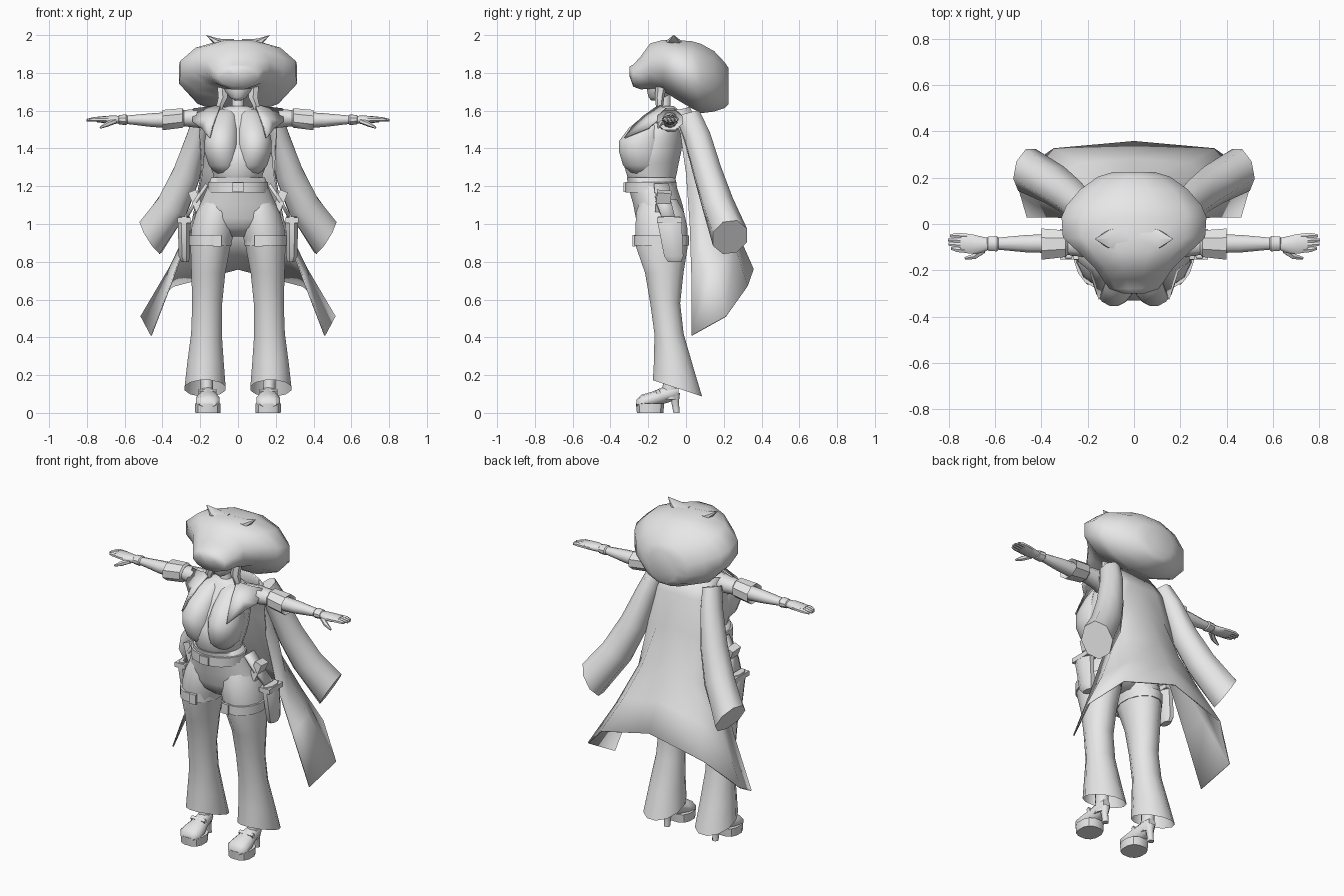
import bpy, bmesh, math
from mathutils import Vector

grey = bpy.data.materials.new("plain_grey")
grey.diffuse_color = (0.8, 0.8, 0.8, 1)
X, Y, Z = Vector((1, 0, 0)), Vector((0, 1, 0)), Vector((0, 0, 1))


def finish(name, bm, mirror, thick=0, angle=50):
    bmesh.ops.recalc_face_normals(bm, faces=bm.faces)
    me = bpy.data.meshes.new(name)
    bm.to_mesh(me)
    bm.free()
    me.materials.append(grey)
    ob = bpy.data.objects.new(name, me)
    bpy.context.collection.objects.link(ob)
    bpy.ops.object.select_all(action='DESELECT')
    ob.select_set(True)
    bpy.context.view_layer.objects.active = ob
    bpy.ops.object.shade_smooth_by_angle(angle=math.radians(angle))
    if mirror:
        m = ob.modifiers.new("mirror", 'MIRROR')
        m.use_clip = True
    if thick:
        s = ob.modifiers.new("thickness", 'SOLIDIFY')
        s.thickness = thick
        s.offset = 0
    return ob


def loft(name, rings, axis=Z, n=12, mirror=False, p=1.0, angle=50, caps=True):
    """Rings are (x, y, z, half width, half depth[, own axis])."""
    bm = bmesh.new()
    loops = []
    for r in rings:
        a = Vector(r[5] if len(r) > 5 else axis).normalized()
        u = (Y if abs(a.z) > 0.35 else Z).cross(a).normalized()
        v = a.cross(u)
        loop = []
        for i in range(n):
            t = math.tau * (i + 0.5) / n
            c, s = math.cos(t), math.sin(t)
            c = math.copysign(abs(c) ** p, c)
            s = math.copysign(abs(s) ** p, s)
            loop.append(bm.verts.new(Vector(r[:3]) + u * c * r[3] + v * s * r[4]))
        loops.append(loop)
    for a, b in zip(loops, loops[1:]):
        for i in range(n):
            j = (i + 1) % n
            bm.faces.new((a[i], a[j], b[j], b[i]))
    if caps:
        bm.faces.new(loops[0])
        bm.faces.new(loops[-1])
    return finish(name, bm, mirror, angle=angle)


def sheet(name, rows, mirror=True, thick=0.008):
    bm = bmesh.new()
    vs = [[bm.verts.new(q) for q in row] for row in rows]
    for a, b in zip(vs, vs[1:]):
        for i in range(len(a) - 1):
            bm.faces.new((a[i], a[i + 1], b[i + 1], b[i]))
    return finish(name, bm, mirror, thick)


def band(name, c, rx, ry, h, axis=Z, mirror=False, n=16):
    d = Vector(axis).normalized() * h
    c = Vector(c)
    return loft(name, [(*(c - d), rx, ry, axis), (*(c + d), rx, ry, axis)],
                n=n, mirror=mirror, angle=35)


def box(name, c, size, mirror=False, axis=Z):
    k = math.sqrt(2)
    return band(name, c, size[0] * k, size[1] * k, size[2], axis, mirror, 4)


# Big rounded hair with a projecting fringe, lofted front to back
loft("hair", [(0, -.30, 1.81, .05, .025), (0, -.28, 1.785, .11, .06),
              (0, -.24, 1.80, .14, .09), (0, -.19, 1.835, .175, .125),
              (0, -.12, 1.84, .25, .14), (0, -.06, 1.82, .318, .16),
              (0, .03, 1.79, .324, .184), (0, .08, 1.77, .302, .19),
              (0, .15, 1.755, .24, .165), (0, .205, 1.735, .16, .125),
              (0, .225, 1.73, .09, .10)], Y, 12, angle=70)
loft("hair_tuft", [(.03, -.06, 1.95, .06, .03), (.11, -.065, 1.96, .045, .022),
                   (.168, -.065, 2.0, .001, .0005)], (1, 0, .3), 6, True)
loft("side_lock", [(.085, -.13, 1.74, .03, .03), (.08, -.14, 1.67, .028, .025),
                   (.095, -.14, 1.63, .022, .02), (.09, -.145, 1.595, .004, .004)],
     n=6, mirror=True)

# Head and neck
loft("head", [(0, -.165, 1.655, .018, .02), (0, -.15, 1.67, .045, .05),
              (0, -.13, 1.71, .075, .08), (0, -.12, 1.80, .085, .09)])
loft("neck", [(0, -.12, 1.56, .045, .045), (0, -.115, 1.61, .033, .035),
              (0, -.115, 1.70, .033, .035)])

# Torso with fitted shirt, bust and open collar
loft("torso", [(0, -.18, 1.21, .125, .12), (0, -.182, 1.26, .132, .133),
               (0, -.185, 1.32, .155, .148), (0, -.172, 1.38, .166, .148),
               (0, -.147, 1.46, .165, .135), (0, -.122, 1.54, .165, .105),
               (0, -.105, 1.60, .12, .07), (0, -.11, 1.625, .05, .045)],
     n=20, angle=80)
loft("bust", [(.065, -.225, 1.265, .05, .06), (.076, -.23, 1.31, .08, .105),
              (.086, -.24, 1.38, .092, .116), (.087, -.235, 1.44, .092, .121),
              (.082, -.205, 1.51, .082, .098), (.07, -.16, 1.58, .06, .055),
              (.06, -.135, 1.61, .03, .02)], n=16, mirror=True, angle=80)
sheet("coat_collar", [[(.09, -.14, 1.63), (.16, -.125, 1.618), (.235, -.10, 1.61)],
                      [(.115, -.225, 1.57), (.17, -.20, 1.555), (.24, -.16, 1.54)],
                      [(.135, -.285, 1.51), (.15, -.325, 1.455), (.19, -.20, 1.505)]])

# Arms: short rolled sleeve, forearm, glove
loft("shirt_sleeve", [(.11, -.10, 1.54, .07, .07), (.20, -.09, 1.56, .058, .052),
                      (.295, -.085, 1.56, .05, .042)], X, 10, True)
loft("sleeve_cuff", [(.285, -.085, 1.56, .05, .046), (.295, -.085, 1.561, .062, .056),
                     (.40, -.087, 1.55, .073, .058), (.38, -.085, 1.55, .04, .04)],
     X, 8, True, angle=35)
loft("forearm", [(.37, -.085, 1.55, .042, .042), (.46, -.085, 1.55, .04, .036),
                 (.60, -.085, 1.552, .026, .021)], X, 10, True)
loft("glove_cuff", [(.585, -.085, 1.552, .027, .022), (.592, -.085, 1.552, .035, .028),
                    (.63, -.085, 1.552, .032, .025), (.635, -.085, 1.552, .025, .02)],
     X, 10, True, angle=35)
loft("hand", [(.62, -.085, 1.552, .024, .02), (.66, -.09, 1.552, .038, .022),
              (.71, -.085, 1.553, .045, .019), (.75, -.082, 1.553, .042, .014)],
     X, 10, True)
loft("thumb", [(.65, -.11, 1.545, .018, .014), (.69, -.14, 1.53, .014, .014),
               (.73, -.148, 1.51, .006, .006)], (1, -.4, -.3), 6, True)
for i, (dy, end) in enumerate([(-.03, .79), (-.01, .802), (.01, .803), (.03, .795)]):
    loft("finger_%d" % (i + 1), [(.72, -.083 + dy, 1.553, .014, .012),
                                 (.765, -.08 + dy, 1.554, .013, .012),
                                 (end, -.078 + dy * .9, 1.55, .007, .006)],
         X, 6, True)

# High-waisted trousers with open flared legs
loft("hips", [(0, -.185, 1.245, .145, .13), (0, -.175, 1.19, .165, .13),
              (0, -.148, 1.10, .205, .132), (0, -.135, 1.03, .225, .132),
              (0, -.13, .98, .19, .115), (0, -.13, .935, .07, .06)], n=20, angle=80)
loft("trouser_leg", [(.11, -.145, 1.13, .075, .10), (.117, -.137, 1.06, .108, .132),
                     (.130, -.13, .98, .120, .142), (.146, -.128, .88, .109, .142),
                     (.157, -.115, .74, .093, .105),
                     (.163, -.11, .58, .082, .082), (.167, -.09, .42, .084, .08),
                     (.172, -.065, .26, .10, .11, (0, .2, 1)),
                     (.174, -.045, .13, .112, .142, (0, .33, 1))],
     n=12, mirror=True, caps=False)
band("waistband", (0, -.185, 1.195), .163, .138, .028)
band("thigh_strap", (.147, -.13, .912), .114, .148, .027, mirror=True)
box("belt_buckle", (0, -.322, 1.195), (.03, .008, .025))
box("strap_clasp", (.11, -.275, .912), (.022, .008, .03), True)

# Hip holsters hanging from the belt
loft("holster", [(.28, -.06, .80, .022, .038), (.285, -.065, .83, .032, .055),
                 (.285, -.088, 1.02, .036, .07), (.283, -.09, 1.04, .03, .062)],
     n=8, mirror=True, angle=40)
box("holster_flap", (.285, -.088, 1.02), (.034, .066, .014), True)
sheet("holster_strap", [[(.165, -.17, 1.21), (.165, -.09, 1.21)],
                        [(.225, -.16, 1.12), (.225, -.08, 1.12)],
                        [(.27, -.13, 1.04), (.27, -.06, 1.04)]], thick=.018)
box("side_pouch", (.222, -.12, 1.12), (.022, .038, .055), True, (.4, .1, 1))

# Heeled platform shoes
loft("ankle", [(.165, -.09, .07, .035, .05), (.165, -.08, .15, .034, .042),
               (.168, -.075, .25, .04, .045)], n=10, mirror=True)
loft("shoe_upper", [(.16, -.262, .05, .045, .02), (.16, -.235, .06, .066, .036),
                    (.16, -.18, .07, .064, .042), (.162, -.12, .092, .045, .045),
                    (.163, -.07, .105, .04, .042), (.164, -.04, .115, .025, .03)],
     Y, 10, True)
loft("platform_sole", [(.16, -.19, 0, .068, .072), (.16, -.19, .05, .07, .077)],
     n=12, mirror=True, p=.8, angle=35)
loft("heel", [(.163, -.05, 0, .018, .018), (.163, -.058, .06, .02, .022),
              (.163, -.065, .105, .035, .036)], n=8, mirror=True)
box("shoe_strap", (.162, -.145, .105), (.047, .01, .018), True, (0, -.5, 1))

# Long coat draped over the back, with empty sleeves
sheet("coat_back", [
    [(0, .015, 1.62), (.08, .015, 1.62), (.15, -.01, 1.61), (.20, -.08, 1.60)],
    [(0, .07, 1.50), (.09, .075, 1.50), (.17, .06, 1.50), (.20, -.03, 1.48)],
    [(0, .12, 1.32), (.11, .12, 1.30), (.19, .09, 1.28), (.19, .0, 1.27)],
    [(0, .20, 1.10), (.16, .19, 1.07), (.24, .11, 1.02), (.24, .02, 1.0)],
    [(0, .28, .93), (.24, .26, .87), (.36, .16, .77), (.345, .03, .71)],
    [(0, .355, .76), (.345, .325, .67), (.513, .21, .51), (.46, .03, .41)]])
loft("empty_coat_sleeve", [
    (.185, .01, 1.575, .05, .07, (-.3, -.3, 1)), (.215, .06, 1.46, .062, .075, (-.3, -.3, 1)),
    (.27, .115, 1.27, .08, .08, (-.45, -.35, 1)), (.345, .17, 1.10, .092, .088, (-.55, -.35, 1)),
    (.462, .233, .93, .108, .10, (-.8, -.2, .5))], n=8, mirror=True, angle=60)
